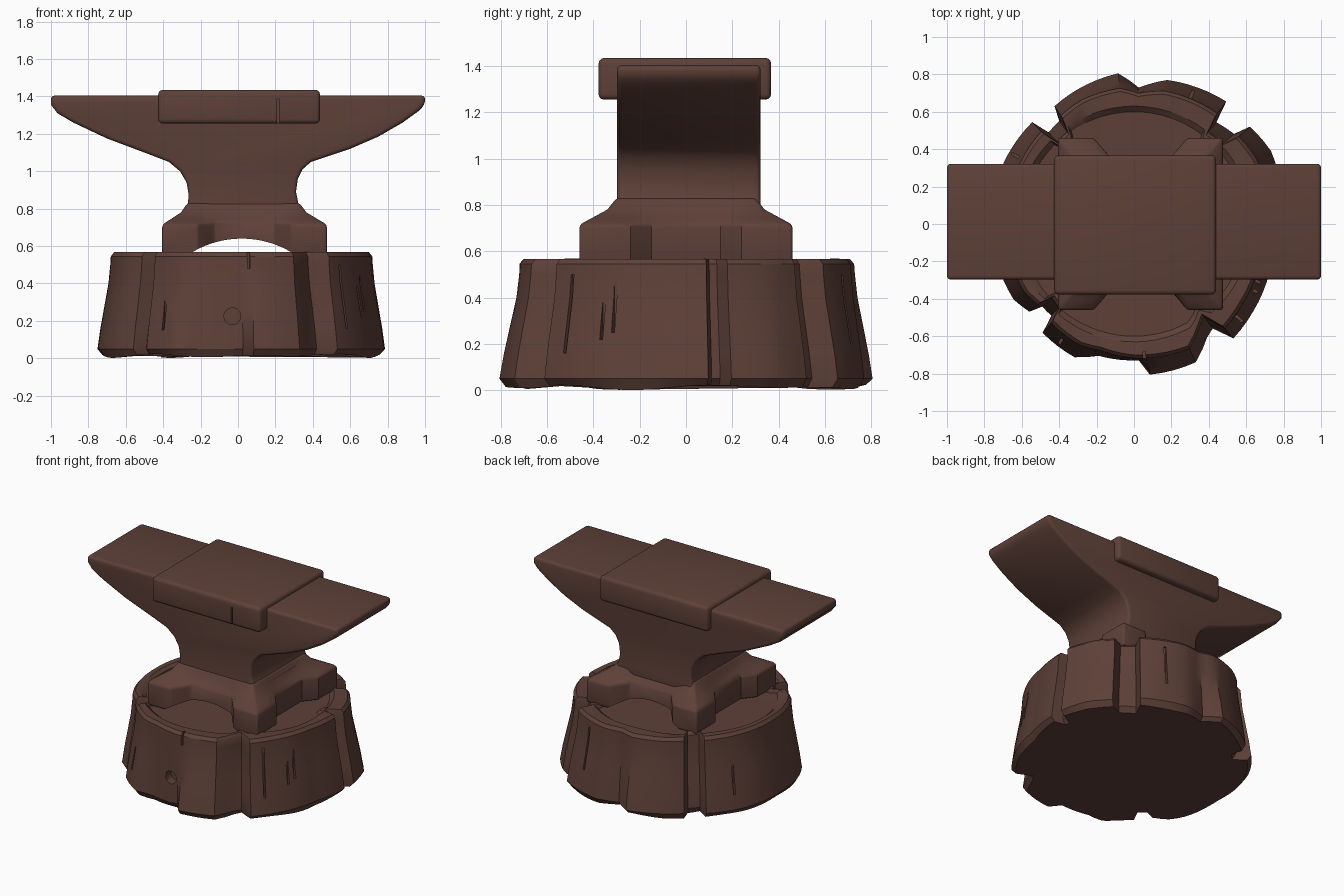
import bpy, bmesh, math
from mathutils import Matrix

if "Cube" in bpy.data.objects:
    bpy.data.objects.remove(bpy.data.objects["Cube"])

brown = bpy.data.materials.new("dark brown")
brown.diffuse_color = (0.112, 0.052, 0.040, 1)
brown.use_nodes = True
brown.node_tree.nodes["Principled BSDF"].inputs["Base Color"].default_value = brown.diffuse_color


def loft(name, rings):
    """Skin closed rings of points and cap both ends."""
    bm = bmesh.new()
    vs = [[bm.verts.new(p) for p in r] for r in rings]
    n = len(rings[0])
    for a, b in zip(vs, vs[1:]):
        for i in range(n):
            bm.faces.new((a[i], a[(i + 1) % n], b[(i + 1) % n], b[i]))
    bm.faces.new(vs[0])
    bm.faces.new(vs[-1])
    return finish(name, bm)


def finish(name, bm):
    bmesh.ops.recalc_face_normals(bm, faces=bm.faces)
    me = bpy.data.meshes.new(name)
    bm.to_mesh(me)
    bm.free()
    me.materials.append(brown)
    ob = bpy.data.objects.new(name, me)
    bpy.context.collection.objects.link(ob)
    return ob


def box(name, size, loc, turn=0):
    bm = bmesh.new()
    m = Matrix.Translation(loc) @ Matrix.Rotation(turn, 4, 'Z') @ Matrix.Diagonal((*size, 1))
    bmesh.ops.create_cube(bm, size=1, matrix=m)
    return finish(name, bm)


def rod(name, r, length, loc, sides=48):
    """Cylinder lying along y."""
    bm = bmesh.new()
    m = Matrix.Translation(loc) @ Matrix.Rotation(math.pi / 2, 4, 'X')
    bmesh.ops.create_cone(bm, cap_ends=True, segments=sides, radius1=r, radius2=r, depth=length, matrix=m)
    return finish(name, bm)


def shape(ob, bevel=0, cutters=()):
    """Round the hard edges, carve the cutters out, then smooth-shade."""
    bpy.ops.object.select_all(action='DESELECT')
    bpy.context.view_layer.objects.active = ob
    ob.select_set(True)
    if bevel:
        b = ob.modifiers.new("round", 'BEVEL')
        b.width, b.segments = bevel, 3
        b.limit_method, b.angle_limit = 'ANGLE', math.radians(40)
        bpy.ops.object.modifier_apply(modifier=b.name)
    for c in cutters:
        c.hide_render = True
        m = ob.modifiers.new("cut", 'BOOLEAN')
        m.operation, m.object, m.solver = 'DIFFERENCE', c, 'EXACT'
        bpy.ops.object.modifier_apply(modifier=m.name)
        bpy.data.objects.remove(c)
    bpy.ops.object.shade_smooth_by_angle(angle=math.radians(32))


# Stump: bark outline as (degrees, radius at bottom, radius at top)
bark = [(0, .78, .71), (7, .79, .72), (9, .71, .64), (12, .71, .64), (14, .81, .74), (28, .83, .74),
        (40, .81, .73), (42, .72, .64), (51, .70, .63), (53, .82, .74), (77, .79, .73), (88, .73, .70),
        (96, .81, .73), (113, .78, .72), (124, .76, .70), (126, .68, .61), (133, .67, .60),
        (135, .77, .70), (155, .77, .69), (180, .75, .68), (203, .76, .69), (212, .76, .69),
        (220, .73, .67), (222, .66, .59), (228, .66, .60), (230, .76, .69), (246, .78, .71),
        (255, .73, .70), (272, .73, .72), (276, .81, .72), (294, .81, .73), (303, .72, .65),
        (307, .70, .62), (311, .81, .74), (324, .79, .72), (348, .76, .70), (360, .78, .71)]
spots = []
for (a0, b0, t0), (a1, b1, t1) in zip(bark, bark[1:]):
    n = max(1, round((a1 - a0) / 4))
    for i in range(n):
        f = i / n
        spots.append((math.radians(a0 + (a1 - a0) * f), b0 + (b1 - b0) * f, t0 + (t1 - t0) * f))


def ring(z, radius, wave=0):
    return [(radius(b, t) * math.cos(a), radius(b, t) * math.sin(a),
             z + wave * (math.sin(a * 5) + math.sin(a * 8 + 1))) for a, b, t in spots]


levels = [(.05, 0), (.16, .22), (.28, .52), (.40, .82), (.50, .96), (.545, 1)]
rings = [ring(.013, lambda b, t: b * .965, .006)]
rings += [ring(z, lambda b, t, f=f: b + (t - b) * f) for z, f in levels]
rings += [ring(.567, lambda b, t: t - .018),
          ring(.565, lambda b, t: min(.63, t * .93), .002),
          ring(.540, lambda b, t: min(.60, t * .89)),
          ring(.535, lambda b, t: .4)]
stump = loft("tree_stump", rings)

# Knot hole and splits in the bark
cuts = [rod("knot_cutter", .045, .12, (-.03, -.72, .225), 14)]
for deg, z, h, r in [(274.5, .53, .10, .72), (318, .33, .34, .755), (331, .30, .16, .76),
                     (-25, .36, .22, .75), (238, .24, .18, .76), (150, .3, .3, .745), (66, .35, .3, .755)]:
    a = math.radians(deg)
    cuts.append(box("split_cutter", (.07, .014, h), (r * math.cos(a), r * math.sin(a), z), a))
shape(stump, 0, cuts)

# Anvil foot: four splayed toes around the waist, arched underneath
quarter = [(.37, .15), (.44, .24), (.44, .46), (.25, .46), (.165, .36)]
plan = (quarter + [(-x, y) for x, y in quarter[::-1]]
        + [(-x, -y) for x, y in quarter] + [(x, -y) for x, y in quarter[::-1]])
cx = .035


def clamp(v, m):
    return max(-m, min(m, v))


def waist(z, f):
    """Blend the toe outline towards the waist rectangle."""
    return [(cx - .006 * f + x + (clamp(x, .30) - x) * f, y + (clamp(y, .30) - y) * f, z) for x, y in plan]


foot = loft("anvil_foot", [waist(.55, 0), waist(.715, 0), waist(.745, .35), waist(.78, .75), waist(.83, 1)])
shape(foot, .014, [rod("arch_cutter", .518, 2, (.02, 0, .122), 96)])

# Anvil body: one side profile with two horns, extruded across y
left = [(-1, 1.405), (-1, 1.355), (-.965, 1.31), (-.88, 1.26), (-.70, 1.175), (-.50, 1.10), (-.37, 1.05),
        (-.31, 1.00), (-.275, .94), (-.265, .88), (-.267, .82), (-.285, .78), (-.30, .74)]
right = [(.35, .74), (.345, .79), (.322, .83), (.31, .89), (.32, .96), (.345, 1.01), (.39, 1.05),
         (.48, 1.08), (.60, 1.12), (.75, 1.185), (.88, 1.26), (.97, 1.325), (1, 1.36), (1, 1.405)]
body = loft("anvil_body", [[(x, y, z) for x, z in left + right] for y in (-.297, .322)])
shape(body, .02)

# Face plate on top, with a chipped split at the front
plate = box("face_plate", (.865, .745, .18), (.006, -.005, 1.345))
shape(plate, .024, [box("chip_cutter", (.014, .06, .15), (.215, -.38, 1.31))])
